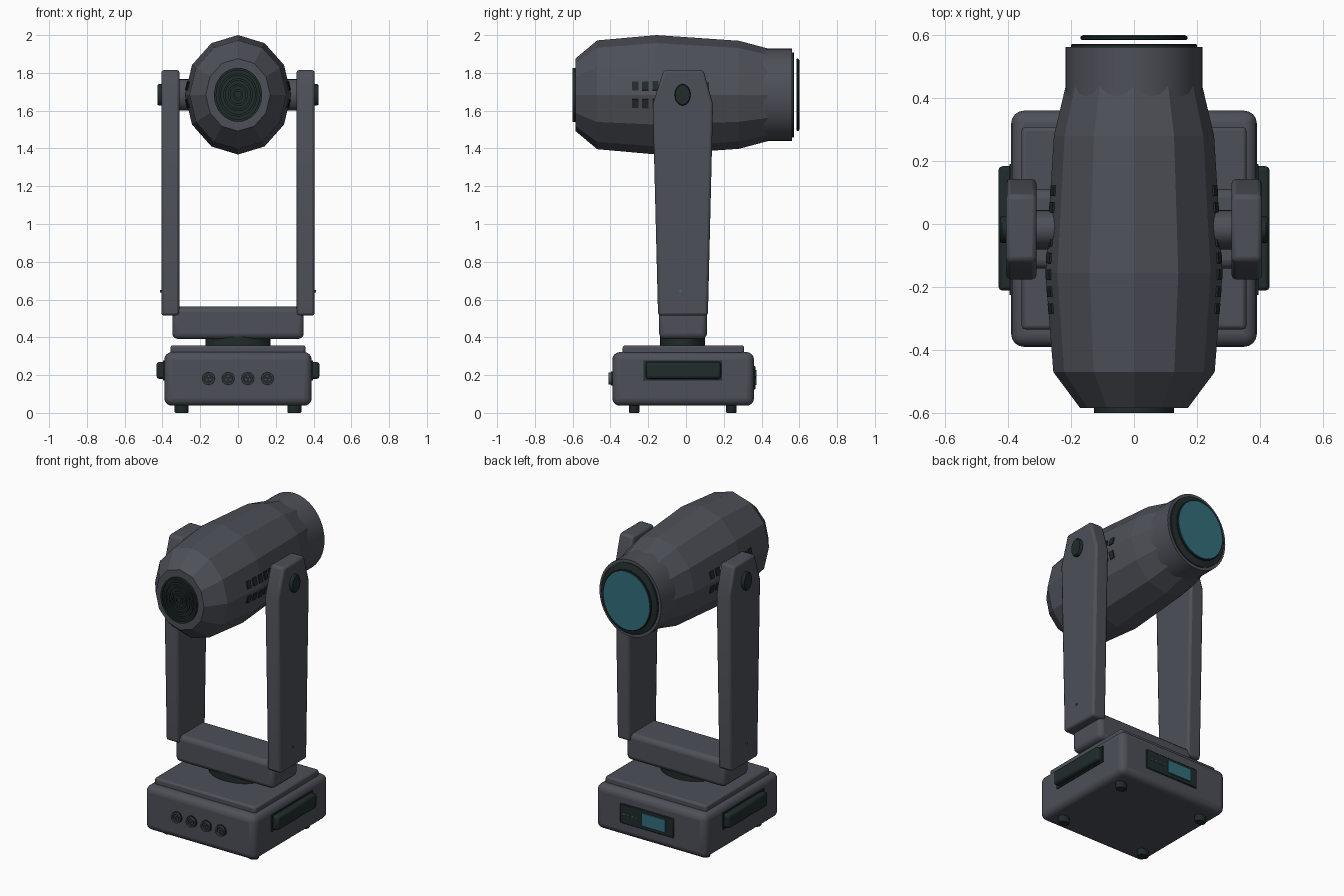
import bpy, bmesh, math
from mathutils import Matrix, Vector

if "Cube" in bpy.data.objects:
    bpy.data.objects.remove(bpy.data.objects["Cube"])


def material(name, rgb):
    m = bpy.data.materials.new(name)
    m.diffuse_color = (*rgb, 1)
    m.use_nodes = True
    m.node_tree.nodes["Principled BSDF"].inputs["Base Color"].default_value = m.diffuse_color
    return m


GREY = material("charcoal grey", (0.075, 0.08, 0.098))
DARK = material("near black", (0.015, 0.024, 0.024))
TEAL = material("teal glass", (0.032, 0.155, 0.2))
AXIS_Z = 1.684     # height of the head axis
SQUASH = 0.89      # head is narrower than tall
MID_Y = -0.018     # centre line of yoke and base


def finish(name, bm, mat, bevel=0, segs=3, smooth=True):
    bmesh.ops.recalc_face_normals(bm, faces=bm.faces)
    me = bpy.data.meshes.new(name)
    bm.to_mesh(me)
    bm.free()
    ob = bpy.data.objects.new(name, me)
    bpy.context.collection.objects.link(ob)
    me.materials.append(mat)
    if bevel:
        b = ob.modifiers.new("bevel", 'BEVEL')
        b.width, b.segments, b.limit_method = bevel, segs, 'ANGLE'
    if smooth:
        bpy.ops.object.select_all(action='DESELECT')
        ob.select_set(True)
        bpy.context.view_layer.objects.active = ob
        bpy.ops.object.shade_smooth_by_angle(angle=math.radians(35))
    return ob


def box(name, x, y, z, mat, bevel=0, segs=3):
    bm = bmesh.new()
    bmesh.ops.create_cube(bm, size=1)
    for v in bm.verts:
        v.co = [(r[0] + r[1]) / 2 + c * (r[1] - r[0]) for c, r in zip(v.co, (x, y, z))]
    return finish(name, bm, mat, bevel, segs)


def lathe(name, profile, axis, centre, mat, scale=(1, 1, 1), sides=32, loop=False, smooth=True):
    """Revolve (position, radius) pairs about an axis; loop closes the section into a ring."""
    bm = bmesh.new()
    rings = []
    for p, r in profile:
        ring = []
        for i in range(sides):
            a = 2 * math.pi * i / sides
            u, w = r * math.cos(a), r * math.sin(a)
            co = {'X': (p, u, w), 'Y': (u, p, w), 'Z': (u, w, p)}[axis]
            ring.append(bm.verts.new([c + k * s for c, k, s in zip(centre, co, scale)]))
        rings.append(ring)
    pairs = list(zip(rings, rings[1:]))
    if loop:
        pairs.append((rings[-1], rings[0]))
    else:
        bm.faces.new(rings[0])
        bm.faces.new(rings[-1])
    for a, b in pairs:
        for i in range(sides):
            j = (i + 1) % sides
            bm.faces.new((a[i], a[j], b[j], b[i]))
    return finish(name, bm, mat, smooth=smooth)


def ring(name, y0, y1, r0, r1, centre, mat, scale=(1, 1, 1), sides=32):
    return lathe(name, [(y0, r0), (y0, r1), (y1, r1), (y1, r0)], 'Y', centre, mat, scale, sides, True)


# Feet, base and top plate
for sx in (-1, 1):
    for y in (-0.275, 0.24):
        lathe("foot", [(0, 0.033), (0.006, 0.037), (0.06, 0.037)], 'Z',
              (0.298 * sx, y, 0), DARK, (1, 0.75, 1), 20)
box("base", (-0.39, 0.39), (-0.39, 0.36), (0.038, 0.322), GREY, 0.04, 4)
box("base_top_plate", (-0.357, 0.357), (-0.335, 0.308), (0.31, 0.358), GREY, 0.012, 2)

# Side carrying handles
for sx in (-1, 1):
    box("handle_plate", sorted((0.385 * sx, 0.396 * sx)), (-0.225, 0.19), (0.172, 0.278), DARK)
    box("handle", sorted((0.38 * sx, 0.431 * sx)), (-0.212, 0.184), (0.18, 0.27), DARK, 0.014, 2)

# Front sockets with pins
for x in (-0.156, -0.052, 0.052, 0.156):
    c = (x, 0, 0.182)
    ring("socket_edge", -0.397, -0.38, 0.02, 0.036, c, DARK, sides=24)
    ring("socket_ring", -0.409, -0.38, 0.024, 0.032, c, GREY, sides=24)
    lathe("socket_face", [(-0.398, 0.025), (-0.38, 0.025)], 'Y', c, DARK, sides=24)
    for k in range(3):
        a = math.radians(90 + 120 * k)
        lathe("socket_pin", [(-0.403, 0.005), (-0.39, 0.005)], 'Y',
              (x + 0.012 * math.cos(a), 0, 0.182 + 0.012 * math.sin(a)), GREY, sides=8)

# Rear control panel
box("control_panel", (-0.168, 0.21), (0.35, 0.367), (0.123, 0.248), DARK, 0.004, 1)
box("display", (-0.115, 0.052), (0.36, 0.374), (0.147, 0.228), TEAL)
for i in range(4):
    box("button", (0.082 + 0.03 * i, 0.094 + 0.03 * i), (0.36, 0.371), (0.182, 0.194), GREY)

# Turntable and yoke crossbar
lathe("turntable", [(0.34, 0.172), (0.41, 0.172)], 'Z', (0, MID_Y, 0), DARK, (1, 0.69, 1), 40)
box("yoke_crossbar", (-0.348, 0.348), (-0.142, 0.111), (0.392, 0.562), GREY, 0.028, 3)

# Yoke arms with pivots
ARM = [(-0.148, 0.515), (0.116, 0.515), (0.143, 1.635), (0.092, 1.815), (-0.118, 1.815), (-0.176, 1.635)]
for sx in (-1, 1):
    bm = bmesh.new()
    f = bm.faces.new([bm.verts.new((0.31 * sx, y, z)) for y, z in ARM])
    ext = bmesh.ops.extrude_face_region(bm, geom=[f])
    bmesh.ops.translate(bm, vec=(0.096 * sx, 0, 0),
                        verts=[g for g in ext["geom"] if isinstance(g, bmesh.types.BMVert)])
    finish("yoke_arm", bm, GREY, 0.014, 2)
    c = (0, MID_Y, AXIS_Z)
    lathe("pivot_hub", [(0.22 * sx, 0.083), (0.315 * sx, 0.083)], 'X', c, GREY, (1, 0.75, 1), 24)
    lathe("pivot_cap", [(0.4 * sx, 0.057), (0.42 * sx, 0.057), (0.426 * sx, 0.052)], 'X', c,
          DARK, (1, 0.74, 1), 24)
    lathe("arm_indicator", [(0.4 * sx, 0.007), (0.413 * sx, 0.007)], 'X', (0, -0.03, 0.645),
          TEAL, sides=10)

# Faceted head shell
HEAD = [(-0.585, 0.192), (-0.47, 0.288), (-0.155, 0.316), (0.28, 0.286), (0.46, 0.238)]
HS = (SQUASH, 1, 1)
HC = (0, 0, AXIS_Z)
lathe("head_shell", HEAD, 'Y', HC, GREY, HS, 12, smooth=False)


def head_radius(y):
    for (y0, r0), (y1, r1) in zip(HEAD, HEAD[1:]):
        if y0 <= y <= y1:
            return r0 + (r1 - r0) * (y - y0) / (y1 - y0)


# Cooling slots lying on the side facets
bm = bmesh.new()
for sx in (-1, 1):
    for sz in (-1, 1):
        for i in range(8):
            y0 = -0.285 + 0.0535 * i
            quad = []
            for y, t in ((y0, 0.15), (y0 + 0.033, 0.15), (y0 + 0.033, 0.45), (y0, 0.45)):
                r = head_radius(y) + 0.004
                x = r * (1 - t * (1 - math.cos(math.pi / 6)))
                quad.append(bm.verts.new((sx * SQUASH * x, y, AXIS_Z + sz * r * t * 0.5)))
            if sx * sz < 0:
                quad.reverse()
            f = bm.faces.new(quad[::-1])
me = bpy.data.meshes.new("cooling_slots")
bm.to_mesh(me)
bm.free()
slots = bpy.data.objects.new("cooling_slots", me)
bpy.context.collection.objects.link(slots)
me.materials.append(DARK)
thick = slots.modifiers.new("thickness", 'SOLIDIFY')
thick.thickness, thick.offset = 0.006, 0

# Round fan grille on the nose
lathe("grille_plate", [(-0.591, 0.143), (-0.57, 0.143)], 'Y', HC, DARK, HS, 32)
for k in range(5):
    r = 0.025 + 0.028 * k
    ring("grille_ring", -0.6, -0.585, r - 0.007, r + 0.006, HC, DARK, HS)

# Lens barrel, rim and lens
lathe("lens_barrel", [(0.38, 0.244), (0.562, 0.244)], 'Y', HC, GREY, HS, 48)
lathe("barrel_rim", [(0.55, 0.225), (0.569, 0.225), (0.571, 0.222)], 'Y', HC, DARK, HS, 48)
lathe("lens_edge", [(0.585, 0.188), (0.588, 0.191), (0.594, 0.191), (0.597, 0.188)], 'Y', HC, DARK, HS, 48)
lathe("lens", [(0.59, 0.184), (0.6, 0.184)], 'Y', HC, TEAL, HS, 48)
